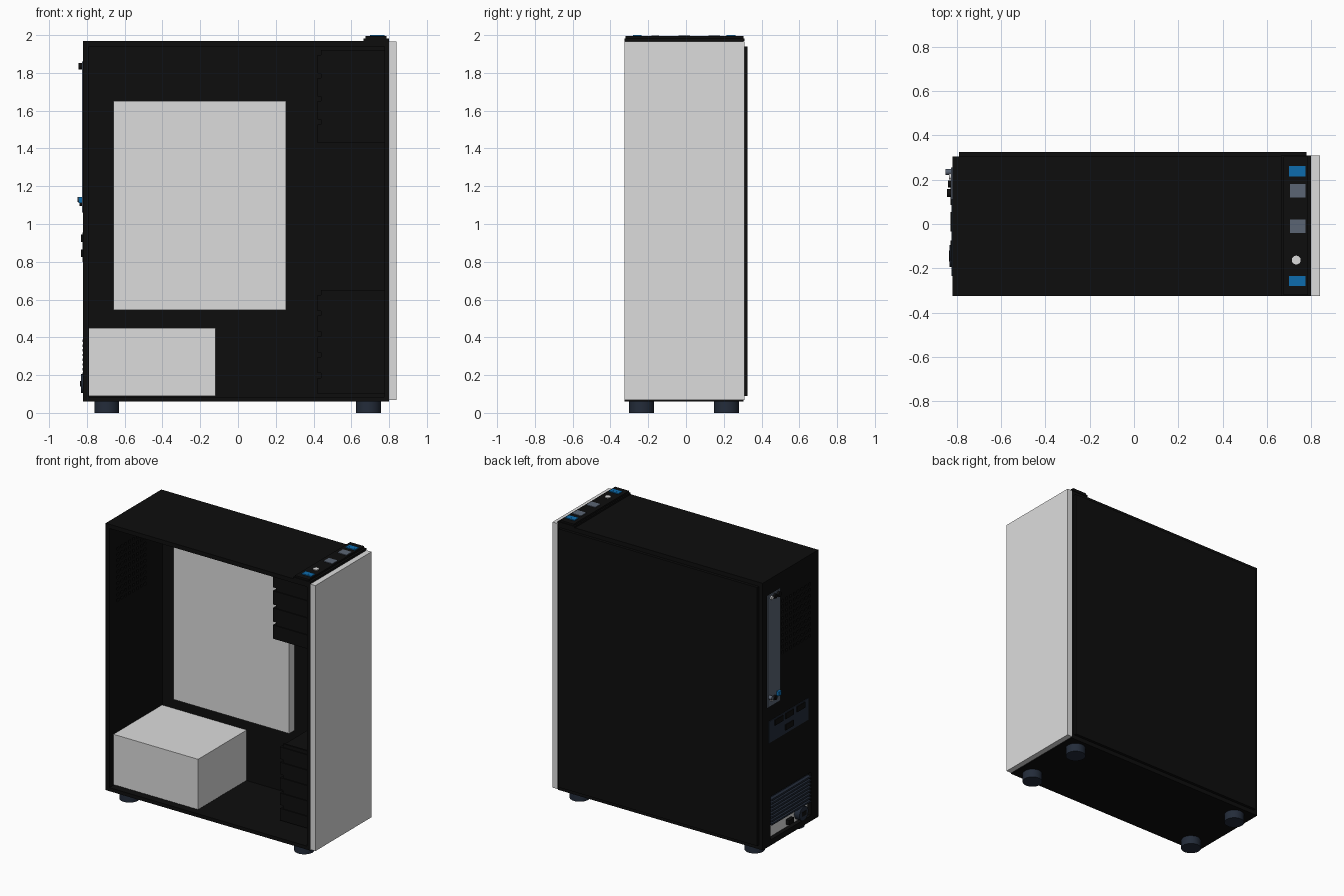
import bpy, bmesh, math

if "Cube" in bpy.data.objects:
    bpy.data.objects.remove(bpy.data.objects["Cube"])


def material(name, r, g, b):
    m = bpy.data.materials.new(name)
    m.diffuse_color = (r, g, b, 1)
    m.use_nodes = True
    m.node_tree.nodes["Principled BSDF"].inputs["Base Color"].default_value = m.diffuse_color
    return m


BLACK = material("black", .0042, .0042, .0042)
LIGHT = material("light grey", .72, .72, .72)
BLUE = material("blue", .004, .15, .42)
GREY = material("slate grey", .105, .13, .175)
NAVY = material("dark navy", .017, .025, .042)


def finish(name, bm, mat):
    bmesh.ops.recalc_face_normals(bm, faces=bm.faces)
    me = bpy.data.meshes.new(name)
    bm.to_mesh(me)
    bm.free()
    me.materials.append(mat)
    ob = bpy.data.objects.new(name, me)
    bpy.context.collection.objects.link(ob)
    return ob


def box(name, x, y, z, mat):
    """Box from (min, max) ranges on each axis."""
    bm = bmesh.new()
    bmesh.ops.create_cube(bm, size=1)
    for v in bm.verts:
        v.co = [r[0] if c < 0 else r[1] for c, r in zip(v.co, (x, y, z))]
    return finish(name, bm, mat)


def cyl(name, center, radius, depth, mat, axis="z", sides=32):
    bm = bmesh.new()
    bmesh.ops.create_cone(bm, cap_ends=True, segments=sides, radius1=radius,
                          radius2=radius, depth=depth)
    for f in bm.faces:
        f.smooth = len(f.verts) == 4
    for e in bm.edges:
        if len(e.link_faces) == 2 and e.calc_face_angle() > .6:
            e.smooth = False
    ob = finish(name, bm, mat)
    ob.location = center
    if axis == "x":
        ob.rotation_euler[1] = math.pi / 2
    return ob


def x_wall(name, x, ys, zs, is_hole, mat):
    """Wall facing x, made from a cell grid with some cells left open."""
    bm = bmesh.new()
    grid = {(i, j): bm.verts.new((x[0], y, z))
            for i, y in enumerate(ys) for j, z in enumerate(zs)}
    for i in range(len(ys) - 1):
        for j in range(len(zs) - 1):
            if not is_hole((ys[i] + ys[i + 1]) / 2, (zs[j] + zs[j + 1]) / 2, i, j):
                bm.faces.new([grid[i, j], grid[i + 1, j], grid[i + 1, j + 1], grid[i, j + 1]])
    for v in [v for v in bm.verts if not v.link_faces]:
        bm.verts.remove(v)
    ext = bmesh.ops.extrude_face_region(bm, geom=bm.faces[:], use_keep_orig=True)["geom"]
    for v in ext:
        if isinstance(v, bmesh.types.BMVert):
            v.co.x = x[1]
    return finish(name, bm, mat)


# Case shell, open towards -y
box("case_floor", (-.82, .80), (-.325, .305), (.06, .085), BLACK)
box("case_roof", (-.82, .80), (-.325, .305), (1.94, 1.97), BLACK)
box("case_back_wall", (-.79, .775), (.275, .305), (.085, 1.94), BLACK)
box("case_front_wall", (.775, .80), (-.325, .305), (.085, 1.94), BLACK)
box("side_panel", (-.79, .78), (.305, .325), (.09, 1.94), BLACK)
box("front_panel", (.80, .84), (-.325, .31), (.067, 1.967), LIGHT)

# Rear wall with vent holes and power supply opening
COLS, ROWS = 8, 10
vent_y = [-.25 + .35 * (i + o) / COLS for i in range(COLS) for o in (.25, .75)]
vent_z = [1.37 + .41 * (j + o) / ROWS for j in range(ROWS) for o in (.25, .75)]
rear_y = [-.325, -.243] + vent_y + [.215, .305]
rear_z = [.085, .10, .41] + vent_z + [1.94]


def rear_hole(y, z, i, j):
    if -.243 < y < .215 and .10 < z < .41:
        return True
    return (vent_y[0] < y < vent_y[-1] and vent_z[0] < z < vent_z[-1]
            and i % 2 == 0 and j % 2 == 1)


x_wall("rear_wall", (-.82, -.79), rear_y, rear_z, rear_hole, BLACK)

# Power supply with its grille, socket and switch
box("power_supply", (-.79, -.12), (-.28, .27), (.09, .45), LIGHT)
grille_y = [-.235 + .44 * i / 2 for i in range(3)]
grille_z = [.2 + .2 * j / 16 for j in range(17)]
box("grille_backing", (-.80, -.79), (-.235, .205), (.2, .4), NAVY)
x_wall("power_grille", (-.824, -.80), grille_y, grille_z,
       lambda y, z, i, j: j % 2 == 1, NAVY)
cyl("power_plug", (-.81, -.145, .155), .05, .045, NAVY, "x")
box("power_plug_core", (-.836, -.83), (-.17, -.12), (.14, .17), BLACK)
box("power_switch", (-.815, -.79), (-.06, 0), (.12, .155), BLACK)

# Mainboard on the back wall
box("mainboard", (-.66, .255), (.215, .275), (.545, 1.65), LIGHT)

# Rear expansion bracket with connectors and screws
box("expansion_bracket", (-.826, -.82), (.11, .255), (1.06, 1.86), GREY)
for z in (1.835, 1.11):
    cyl("bracket_screw", (-.828, .215, z), .014, .016, LIGHT, "x", 16)
    cyl("bracket_knob", (-.83, .18, z), .016, .02, BLACK, "x", 16)
cyl("upper_jack", (-.832, .14, 1.835), .018, .024, BLACK, "x", 16)
box("lower_jack", (-.845, -.82), (.125, .155), (1.112, 1.142), BLUE)
cyl("side_jack", (-.836, .235, 1.13), .014, .03, GREY, "x", 16)

# Rear port plate
box("port_plate", (-.824, -.82), (-.21, .24), (.80, .955), NAVY)
for y, z in ((.13, .925), (.01, .925), (-.12, .925), (.01, .845)):
    box("rear_port", (-.83, -.824), (y - .045, y + .045), (z - .02, z + .02), BLACK)

# Drive cages
for name, z0, z1, y0, count in (("upper", 1.43, 1.92, -.20, 4), ("lower", .10, .65, -.12, 5)):
    step = (z1 - z0) / count
    for y in (y0, .2):
        box(name + "_cage_side", (.44, .775), (y, y + .012), (z0, z1), BLACK)
    for k in range(count):
        z = z0 + k * step
        box(name + "_drive", (.42, .77), (y0 - .006, .218), (z, z + step - .025), BLACK)

# Control bar on top with ports and power button
box("control_bar", (.665, .80), (-.325, .31), (1.97, 1.982), BLACK)
box("control_bar_top", (.675, .785), (-.32, .305), (1.982, 1.994), BLACK)
for y in (.238, -.258):
    box("blue_port", (.70, .775), (y - .023, y + .023), (1.99, 2.0), BLUE)
    box("port_tongue", (.715, .76), (y - .007, y + .007), (1.997, 2.0005), BLUE)
for y in (.15, -.01):
    box("grey_port", (.705, .775), (y - .03, y + .03), (1.985, 1.998), GREY)
cyl("power_button", (.733, -.163, 1.993), .02, .012, LIGHT)

# Feet
for x in (-.695, .69):
    for y in (-.235, .215):
        cyl("foot", (x, y, .03), .066, .06, NAVY)
